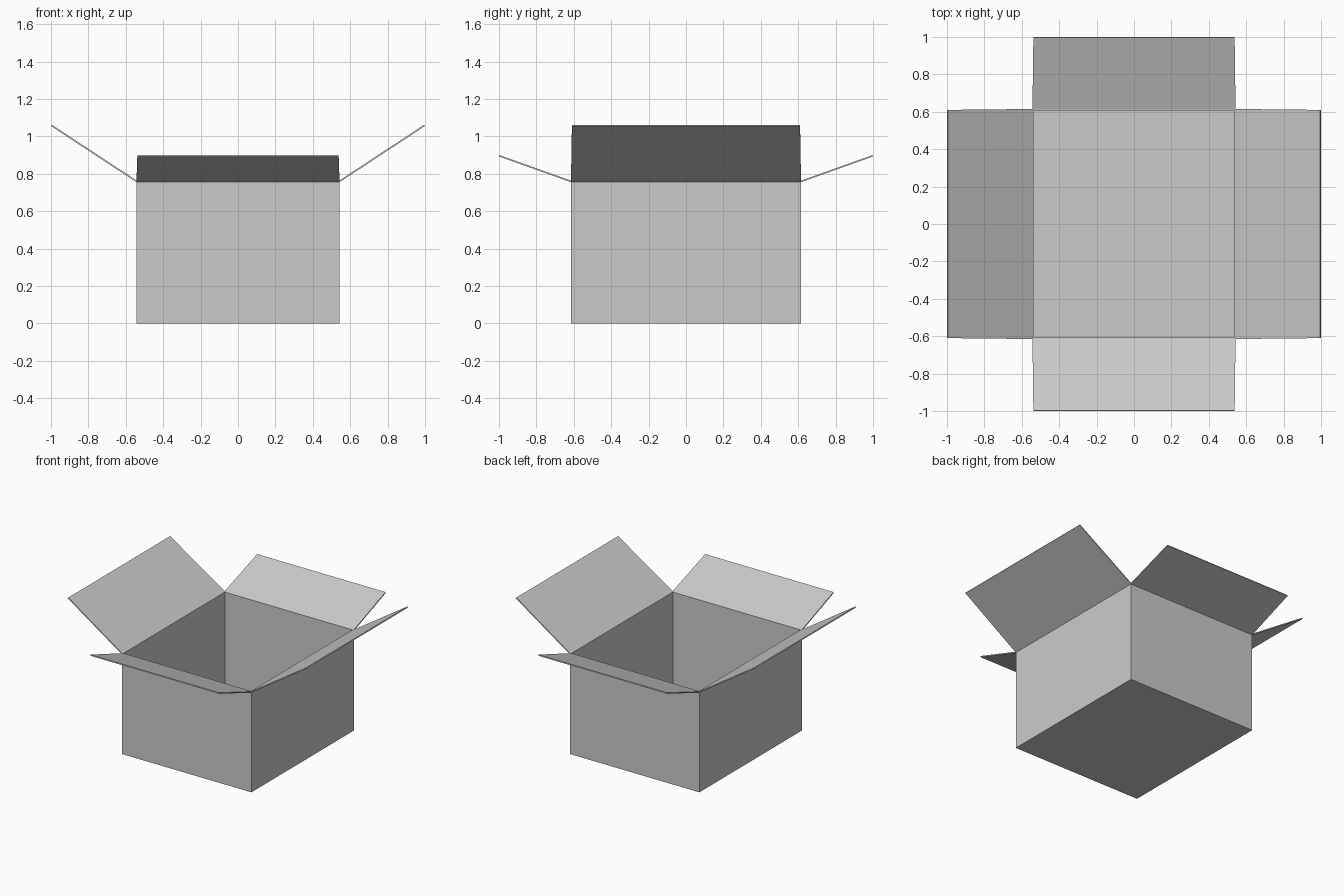
import bpy
import bmesh
from mathutils import Matrix, Vector

HALF_X, HALF_Y, HEIGHT = 0.543, 0.615, 0.762
THICK = 0.008

cube = bpy.data.objects.get("Cube")
if cube:
    bpy.data.objects.remove(cube, do_unlink=True)

# One plain grey for the whole carton
card = bpy.data.materials.new("plain grey card")
card.use_nodes = True
grey = (0.6, 0.6, 0.6, 1)
card.diffuse_color = grey
card.node_tree.nodes["Principled BSDF"].inputs["Base Color"].default_value = grey


def add_object(name, bm):
    bmesh.ops.recalc_face_normals(bm, faces=bm.faces)
    mesh = bpy.data.meshes.new(name)
    bm.to_mesh(mesh)
    bm.free()
    mesh.materials.append(card)
    obj = bpy.data.objects.new(name, mesh)
    bpy.context.collection.objects.link(obj)
    return obj


# Open carton body: a box without its lid, thickened inward
bm = bmesh.new()
size = Matrix.Diagonal((2 * HALF_X, 2 * HALF_Y, HEIGHT, 1))
bmesh.ops.create_cube(bm, size=1, matrix=Matrix.Translation((0, 0, HEIGHT / 2)) @ size)
bm.normal_update()
lid = [f for f in bm.faces if f.normal.z > 0.9]
bmesh.ops.delete(bm, geom=lid, context="FACES_ONLY")
body = add_object("carton_body", bm)
shell = body.modifiers.new("card thickness", "SOLIDIFY")
shell.thickness = THICK
shell.offset = -1
shell.use_even_offset = True


def add_flap(name, hinge, tip, tip_z, half_width, turn):
    """Thin, slightly tapered panel hinged on the rim, opening along +x before the turn."""
    slope = Vector((tip - hinge, 0, tip_z - HEIGHT)).normalized()
    down = Vector((slope.z, 0, -slope.x)) * THICK
    start = Vector((hinge - THICK / 2, 0, HEIGHT))
    end = Vector((tip, 0, tip_z)) - Vector((down.x, 0, 0))
    side = Vector((0, half_width, 0))
    end_side = Vector((0, half_width - 0.005, 0))
    inner = [start - side, end - end_side, end + end_side, start + side]
    bm = bmesh.new()
    top = [bm.verts.new(p) for p in inner]
    under = [bm.verts.new(p + down) for p in inner]
    bm.faces.new(top)
    bm.faces.new(under[::-1])
    for i in range(4):
        j = (i + 1) % 4
        bm.faces.new((top[j], top[i], under[i], under[j]))
    bm.transform(Matrix.Rotation(turn, 4, "Z"))
    add_object(name, bm)


# Four open flaps, steeper on the sides than on the front and back
QUARTER = 1.5707963
add_flap("left_flap", HALF_X, 1, 1.062, HALF_Y, 0)
add_flap("right_flap", HALF_X, 1, 1.062, HALF_Y, 2 * QUARTER)
add_flap("back_flap", HALF_Y, 1, 0.9, HALF_X, QUARTER)
add_flap("front_flap", HALF_Y, 1, 0.9, HALF_X, -QUARTER)
